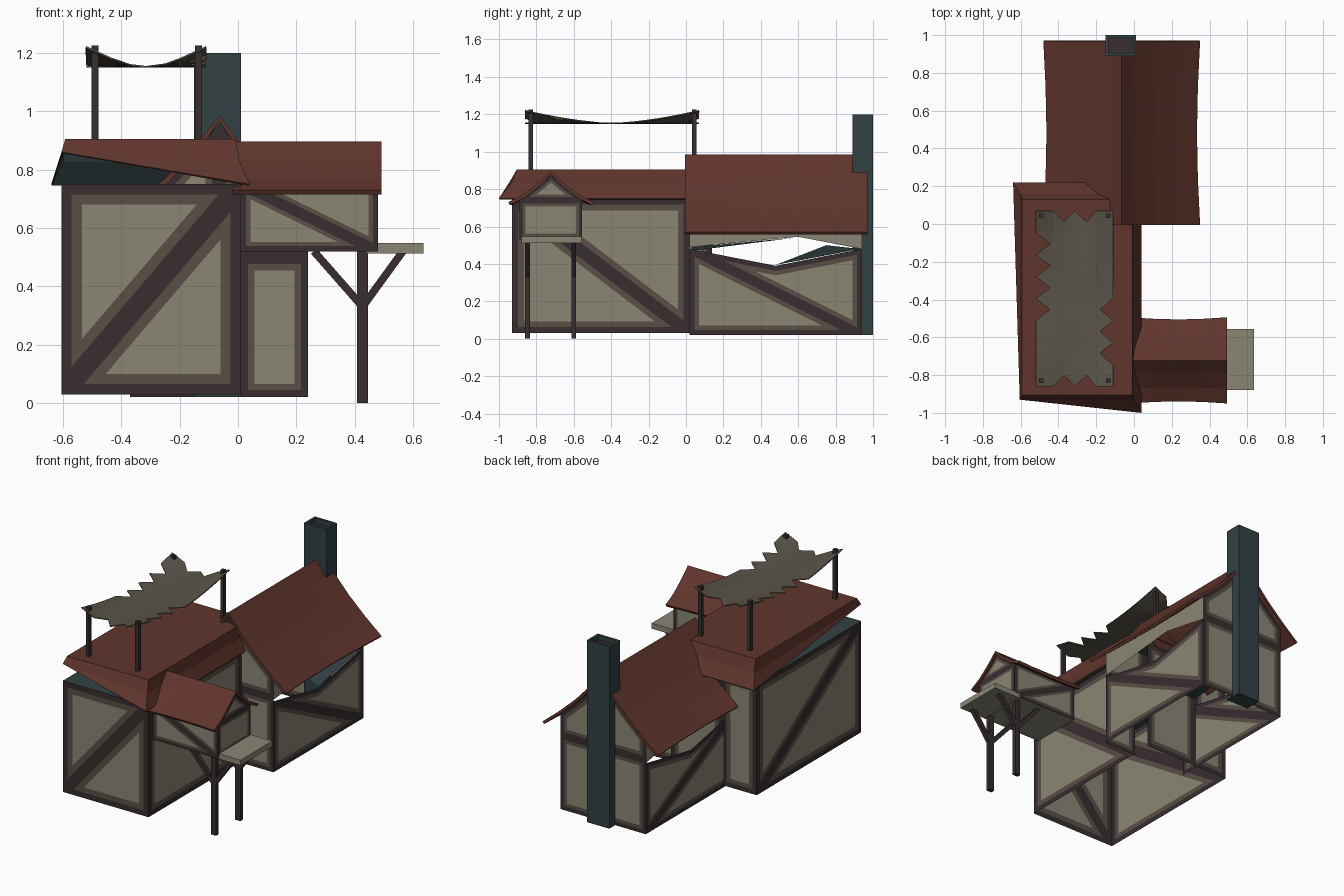
import bpy, bmesh, math
from mathutils import Vector

if "Cube" in bpy.data.objects:
    bpy.data.objects.remove(bpy.data.objects["Cube"])


def mat(name, r, g, b):
    m = bpy.data.materials.new(name)
    m.diffuse_color = [((c / 255 + 0.055) / 1.055) ** 2.4 for c in (r, g, b)] + [1]
    m.use_nodes = True
    m.node_tree.nodes["Principled BSDF"].inputs["Base Color"].default_value = m.diffuse_color
    return m


TIMBER = mat("dark timber", 55, 45, 47)
TRIM = mat("shaded plaster", 88, 79, 70)
PLASTER = mat("plaster", 138, 134, 117)
ROOF = mat("red brown roof", 96, 53, 44)
SLATE = mat("slate teal", 50, 65, 67)
CLOTH = mat("canvas", 90, 84, 73)


def finish(name, bm, *mats):
    me = bpy.data.meshes.new(name)
    bm.to_mesh(me)
    bm.free()
    ob = bpy.data.objects.new(name, me)
    bpy.context.collection.objects.link(ob)
    for m in mats:
        me.materials.append(m)
    return ob


def faces(name, polys, *mats, out=(0, 0, 1)):
    bm = bmesh.new()
    for p in polys:
        f = bm.faces.new([bm.verts.new(v) for v in p])
        f.normal_update()
        if f.normal.dot(Vector(out)) < 0:
            f.normal_flip()
    bmesh.ops.remove_doubles(bm, verts=bm.verts, dist=1e-4)
    return finish(name, bm, *mats)


def wall(name, axis, c, side, regions, t=0.03, s=0.026):
    """Half-timbered wall: every region gets a timber ring, a shaded ring and plaster."""
    bm = bmesh.new()
    for reg in regions:
        pts = [(c, a, z) if axis == "x" else (a, c, z) for a, z in reg]
        f = bm.faces.new([bm.verts.new(p) for p in pts])
        f.normal_update()
        if f.normal["xy".index(axis)] * side < 0:
            f.normal_flip()
        f.material_index = 2
        for i, w in enumerate((t, s)):
            ring = bmesh.ops.inset_individual(bm, faces=[f], thickness=w, use_even_offset=True)
            for r in ring["faces"]:
                r.material_index = i
    return finish(name, bm, TIMBER, TRIM, PLASTER)


def rect(a0, a1, z0, z1):
    return [(a0, z0), (a1, z0), (a1, z1), (a0, z1)]


def braced(a0, a1, z0, z1, rising):
    """Two triangles either side of a diagonal brace."""
    p = rect(a0, a1, z0, z1)
    if rising:
        return [[p[0], p[1], p[2]], [p[0], p[2], p[3]]]
    return [[p[0], p[1], p[3]], [p[1], p[2], p[3]]]


def box(name, x0, x1, y0, y1, z0, z1, *mats):
    bm = bmesh.new()
    bmesh.ops.create_cube(bm, size=1)
    for v in bm.verts:
        v.co = ((x0 + x1) / 2 + v.co.x * (x1 - x0), (y0 + y1) / 2 + v.co.y * (y1 - y0),
                (z0 + z1) / 2 + v.co.z * (z1 - z0))
    if len(mats) > 1:  # hollow top in the second colour
        top = max(bm.faces, key=lambda f: f.calc_center_median().z)
        bmesh.ops.inset_individual(bm, faces=[top], thickness=0.022)
        bmesh.ops.inset_individual(bm, faces=[top], thickness=0.001, depth=-0.03)
        top.material_index = 1
    return finish(name, bm, *mats)


def beam(name, p, q, w, m):
    p, q = Vector(p), Vector(q)
    ob = box(name, -w / 2, w / 2, -w / 2, w / 2, 0, (q - p).length, m)
    ob.location = p
    ob.rotation_euler = (q - p).to_track_quat("Z", "Y").to_euler()


def thicken(ob, t, under=0):
    md = ob.modifiers.new("thickness", "SOLIDIFY")
    md.thickness, md.offset, md.material_offset = t, -1, under


def gable_roof(name, along, centre, prof, a0, a1, bow):
    """Flared gable roof swept along an axis, waisted in the middle."""
    full = [(-o, z) for o, z in reversed(prof)] + list(prof[1:])
    rows = []
    for k in range(5):
        a, w = a0 + (a1 - a0) * k / 4, 1 - bow * math.sin(math.pi * k / 4)
        rows.append([(centre + o * w, a, z) if along == "y" else (a, centre + o * w, z)
                     for o, z in full])
    polys = [(r[i], r[i + 1], q[i + 1], q[i]) for r, q in zip(rows, rows[1:])
             for i in range(len(full) - 1)]
    thicken(faces(name, polys, ROOF), 0.018)


# --- main house: walls, ceiling, flared flat-topped roof
X0, X1, Y0, Y1, Z0, Z1 = -0.605, 0.01, -0.93, 0.14, 0.03, 0.75
wall("house_front_wall", "y", Y0, -1, braced(X0, X1, Z0, Z1, True), 0.035, 0.035)
wall("house_back_wall", "y", Y1, 1, [rect(X0, -0.36, Z0, Z1), rect(-0.36, X1, Z0, Z1)])
wall("house_right_wall", "x", X1, 1, braced(Y0, 0.02, Z0, Z1, False), 0.033, 0.03)
wall("house_left_wall", "x", X0, -1, braced(Y0, Y1, Z0, Z1, False), 0.033, 0.03)
faces("house_ceiling", [[(X0, Y0, 0.748), (X1, Y0, 0.748), (X1, Y1, 0.748), (X0, Y1, 0.748)]], SLATE)


def ring(x0, x1, y0, y1, z):
    return [(x0, y0, z), (x1, y0, z), (x1, y1, z), (x0, y1, z)]


top = ring(-0.592, -0.008, -0.905, 0.13, 0.905)
mid = ring(-0.603, 0.005, -0.935, 0.16, 0.83)
mid[0] = (-0.605, -0.93, 0.86)
eave = ring(-0.64, 0.04, -1.0, 0.22, 0.75)
polys = [top] + [(top[i], top[i - 3], mid[i - 3], mid[i]) for i in range(4)]
polys += [(mid[i], mid[i - 3], eave[i - 3], eave[i]) for i in (1, 2)]
polys += [(mid[0], mid[1], eave[1]), (mid[3], mid[0], eave[3])]  # broken front-left corner
thicken(faces("house_roof", polys, ROOF, SLATE), 0.008, 1)

# --- rear wing: side walls with a lens-shaped gap, gable ends, roof
for nm, x, sd in (("right", 0.24, 1), ("left", -0.37, -1)):
    wall("wing_%s_wall" % nm, "x", x, sd,
         [[(0.02, 0.02), (0.94, 0.02), (0.02, 0.48)],
          [(0.02, 0.48), (0.94, 0.02), (0.94, 0.48), (0.48, 0.39)]], 0.026, 0.024)
    faces("wing_%s_wall_top" % nm, [[(x, 0.02, 0.49), (x, 0.6, 0.545), (x, 0.94, 0.48),
                                    (x, 0.94, 0.645), (x, 0.02, 0.645)]], PLASTER, out=(sd, 0, 0))
for nm, y, sd in (("front", 0.02, -1), ("back", 0.94, 1)):
    regs = [rect(-0.37, -0.065, 0.02, 0.5), rect(-0.065, 0.24, 0.02, 0.5)]
    for s in (-1, 1):
        regs.append([(-0.065 + s * o, z) for o, z in
                     ((0, 0.5), (0.305, 0.5), (0.305, 0.64), (0.15, 0.785), (0, 0.955))])
    if sd < 0:
        regs = [rect(0.01, 0.24, 0.02, 0.5)] + regs[2:]
    wall("wing_%s_gable" % nm, "y", y, sd, regs, 0.024, 0.022)
faces("wing_ceiling", [[(0.235, 0.03, 0.47), (-0.365, 0.03, 0.49), (-0.365, 0.58, 0.54)],
                       [(0.235, 0.48, 0.395), (0.235, 0.93, 0.48), (-0.365, 0.75, 0.5)]], SLATE)
gable_roof("wing_roof", "y", -0.065,
           ((0, 0.985), (0.07, 0.895), (0.18, 0.775), (0.3, 0.665), (0.415, 0.57)), -0.005, 0.97, 0.04)

# --- chimney with a hollow top
box("chimney", -0.15, 0.01, 0.89, 1.0, 0.02, 1.2, SLATE, TIMBER)

# --- raised bay on the right: walls, gable end, floor, roof
for nm, y, sd in (("front", -0.89, -1), ("back", -0.555, 1)):
    wall("bay_%s_wall" % nm, "y", y, sd, braced(0.01, 0.48, 0.52, 0.75, False), 0.018, 0.014)
wall("bay_end_wall", "x", 0.48, 1,
     [rect(-0.89, -0.555, 0.53, 0.74), [(-0.89, 0.74), (-0.555, 0.74), (-0.722, 0.875)]], 0.018, 0.014)
faces("bay_floor", [ring(0.01, 0.48, -0.89, -0.555, 0.522)], PLASTER, out=(0, 0, -1))
gable_roof("bay_roof", "x", -0.722,
           ((0, 0.897), (0.07, 0.832), (0.15, 0.77), (0.228, 0.73)), -0.02, 0.492, 0.05)

# --- balcony slab and braced posts
box("balcony_slab", 0.44, 0.635, -0.88, -0.555, 0.513, 0.548, PLASTER)
for i, y in enumerate((-0.848, -0.6)):
    box("bay_post_%d" % i, 0.408, 0.446, y - 0.013, y + 0.013, 0, 0.52, TIMBER)
    beam("bay_inner_brace_%d" % i, (0.427, y, 0.33), (0.26, y, 0.52), 0.026, TIMBER)
    beam("bay_outer_brace_%d" % i, (0.427, y, 0.33), (0.565, y, 0.52), 0.026, TIMBER)

# --- torn canvas awning on four poles above the house
for x in (-0.49, -0.136):
    for y in (-0.83, 0.043):
        box("awning_pole", x - 0.012, x + 0.012, y - 0.012, y + 0.012, 0.9, 1.225, TIMBER)


def sag(x, y):
    u, v = abs(x + 0.315) / 0.205, abs(y + 0.395) / 0.465
    return (x, y, 1.155 + 0.068 * min(1, u ** 1.6 * v ** 1.6))


def edge(k, torn, base, tooth):
    return base + (tooth if torn and k % 2 else 0)


N = 16
rows = []
for k in range(N + 1):
    y = 0.07 - 0.93 * k / N
    left = edge(k, 1 < k < 10, -0.52, 0.075)
    right = edge(k, k > 7 and k < 15, -0.11, -0.07)
    rows.append([sag(x, y + (0.06 * s if k == 0 or k == N else 0))
                 for x, s in ((left, 0), (-0.43, 0), (-0.37, -1 if k == 0 else 1), (-0.315, 0),
                              (-0.25, -1 if k == 0 else 1), (-0.2, 0), (right, 0))])
polys = [(r[i], r[i + 1], q[i + 1], q[i]) for r, q in zip(rows, rows[1:]) for i in range(6)]
thicken(faces("awning_canvas", polys, CLOTH), 0.006)
